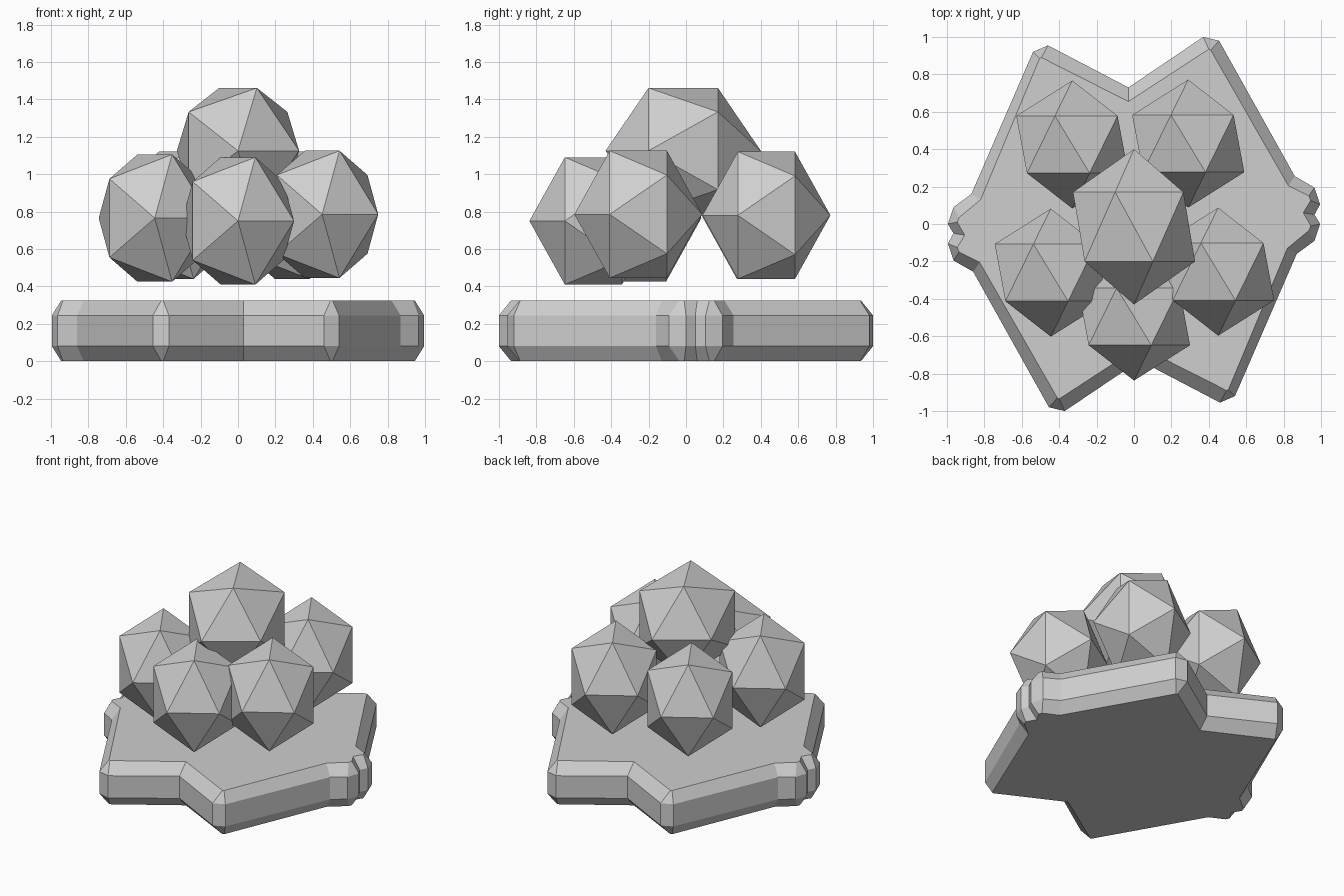
import bpy
import bmesh
from math import cos, sin, tau, sqrt

cube = bpy.data.objects.get("Cube")
if cube:
    bpy.data.objects.remove(cube, do_unlink=True)

# One plain stone colour
stone = bpy.data.materials.new("light_grey")
stone.use_nodes = True
grey = (0.62, 0.62, 0.62, 1)
stone.diffuse_color = grey
stone.node_tree.nodes["Principled BSDF"].inputs["Base Color"].default_value = grey


def add_object(name, bm, location=(0, 0, 0)):
    bmesh.ops.recalc_face_normals(bm, faces=bm.faces)
    mesh = bpy.data.meshes.new(name)
    bm.to_mesh(mesh)
    bm.free()
    mesh.materials.append(stone)
    obj = bpy.data.objects.new(name, mesh)
    obj.location = location
    bpy.context.collection.objects.link(obj)
    return obj


def half_turn(points):
    return points + [(-x, -y) for x, y in points]


# Base slab: half outlines for the wall and the chamfered rim
wall = half_turn([
    (-0.54, 0.92), (-0.46, 0.955), (-0.03, 0.73), (0.37, 1.0), (0.455, 0.98),
    (0.86, 0.255), (0.965, 0.195), (0.995, 0.105), (0.965, 0.05),
    (0.995, 0.0), (0.965, -0.09), (0.87, -0.16)])
rim = half_turn([
    (-0.505, 0.885), (-0.495, 0.89), (-0.03, 0.655), (0.4, 0.935), (0.41, 0.93),
    (0.825, 0.205), (0.935, 0.15), (0.945, 0.125), (0.905, 0.06),
    (0.945, -0.01), (0.935, -0.035), (0.82, -0.13)])

bm = bmesh.new()
rings = [[bm.verts.new((x, y, z)) for x, y in outline]
         for outline, z in ((rim, 0), (wall, 0.08), (wall, 0.245), (rim, 0.325))]
for low, high in zip(rings, rings[1:]):
    for i in range(len(low)):
        j = (i + 1) % len(low)
        bm.faces.new((low[i], low[j], high[j], high[i]))
bm.faces.new(rings[0][::-1])
bm.faces.new(rings[-1])
add_object("base_slab", bm)


# Faceted rocks: twenty-sided solids with their poles along y
def rock(name, location, size):
    bm = bmesh.new()
    h = 1 / sqrt(5)
    points = [(0, -1, 0)]
    points += [(2 * h * cos(k * tau / 5), -h, 2 * h * sin(k * tau / 5)) for k in range(5)]
    for p in points:
        for sign in (1, -1):
            bm.verts.new([sign * c * s for c, s in zip(p, size)])
    bmesh.ops.convex_hull(bm, input=bm.verts)
    return add_object(name, bm, location)


small = (0.335, 0.342, 0.4)
for name, spot in {
    "back_right_rock": (-0.33, 0.425, 0.78),
    "back_left_rock": (0.29, 0.43, 0.78),
    "front_right_rock": (-0.445, -0.26, 0.765),
    "front_left_rock": (0.45, -0.255, 0.785),
    "front_rock": (0.0, -0.495, 0.75),
}.items():
    rock(name, spot, small)
rock("top_rock", (0, -0.015, 1.125), (0.365, 0.415, 0.395))
